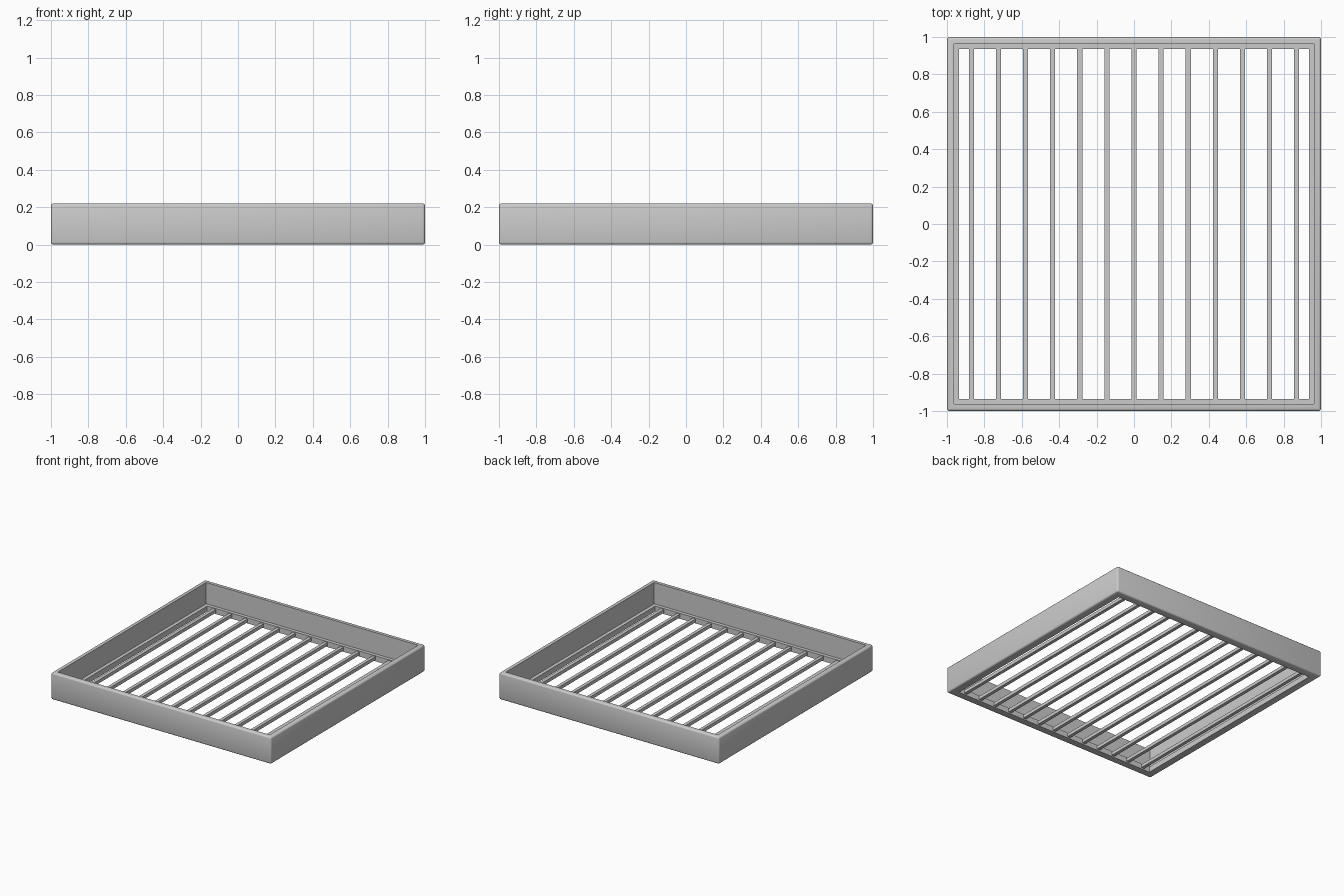
import bpy
import bmesh
from math import radians

cube = bpy.data.objects.get("Cube")
if cube:
    bpy.data.objects.remove(cube, do_unlink=True)

grey = bpy.data.materials.new("plain grey")
grey.use_nodes = True
grey.diffuse_color = (0.6, 0.6, 0.6, 1)
grey.node_tree.nodes["Principled BSDF"].inputs["Base Color"].default_value = (0.6, 0.6, 0.6, 1)


def finish(name, bm):
    """Turn a bmesh into a named, smooth-shaded object."""
    bmesh.ops.recalc_face_normals(bm, faces=bm.faces)
    mesh = bpy.data.meshes.new(name)
    bm.to_mesh(mesh)
    bm.free()
    mesh.materials.append(grey)
    obj = bpy.data.objects.new(name, mesh)
    bpy.context.collection.objects.link(obj)
    bpy.ops.object.select_all(action='DESELECT')
    obj.select_set(True)
    bpy.context.view_layer.objects.active = obj
    bpy.ops.object.shade_smooth_by_angle(angle=radians(35))
    return obj


# Tray frame: an L-shaped section carried round a square
HEIGHT, WALL, OPENING, LEDGE = 0.22, 0.963, 0.935, 0.045
section = [(1, 0), (1, HEIGHT), (WALL, HEIGHT), (WALL, LEDGE), (OPENING, LEDGE), (OPENING, 0)]
bm = bmesh.new()
rings = [[bm.verts.new((sx * r, sy * r, z)) for r, z in section]
         for sx, sy in ((1, 1), (-1, 1), (-1, -1), (1, -1))]
n = len(section)
for i, ring in enumerate(rings):
    after = rings[(i + 1) % 4]
    for j in range(n):
        k = (j + 1) % n
        bm.faces.new((ring[j], ring[k], after[k], after[j]))

# Soften only the outer edges of the frame
outer = [e for e in bm.edges if all(max(abs(v.co.x), abs(v.co.y)) > 0.99 for v in e.verts)]
bmesh.ops.bevel(bm, geom=outer, offset=0.013, segments=3, profile=0.5, affect='EDGES')
finish("tray_frame", bm)

# Slats: thin square bars running front to back
SLATS, PITCH, WIDTH = 13, 0.145, 0.027
for i in range(SLATS):
    bm = bmesh.new()
    bmesh.ops.create_cube(bm, size=1)
    bmesh.ops.scale(bm, vec=(WIDTH, 2 * OPENING + 0.02, WIDTH), verts=bm.verts)
    bmesh.ops.translate(bm, vec=((i - SLATS // 2) * PITCH, 0, 0.024), verts=bm.verts)
    finish(f"slat_{i + 1}", bm)
